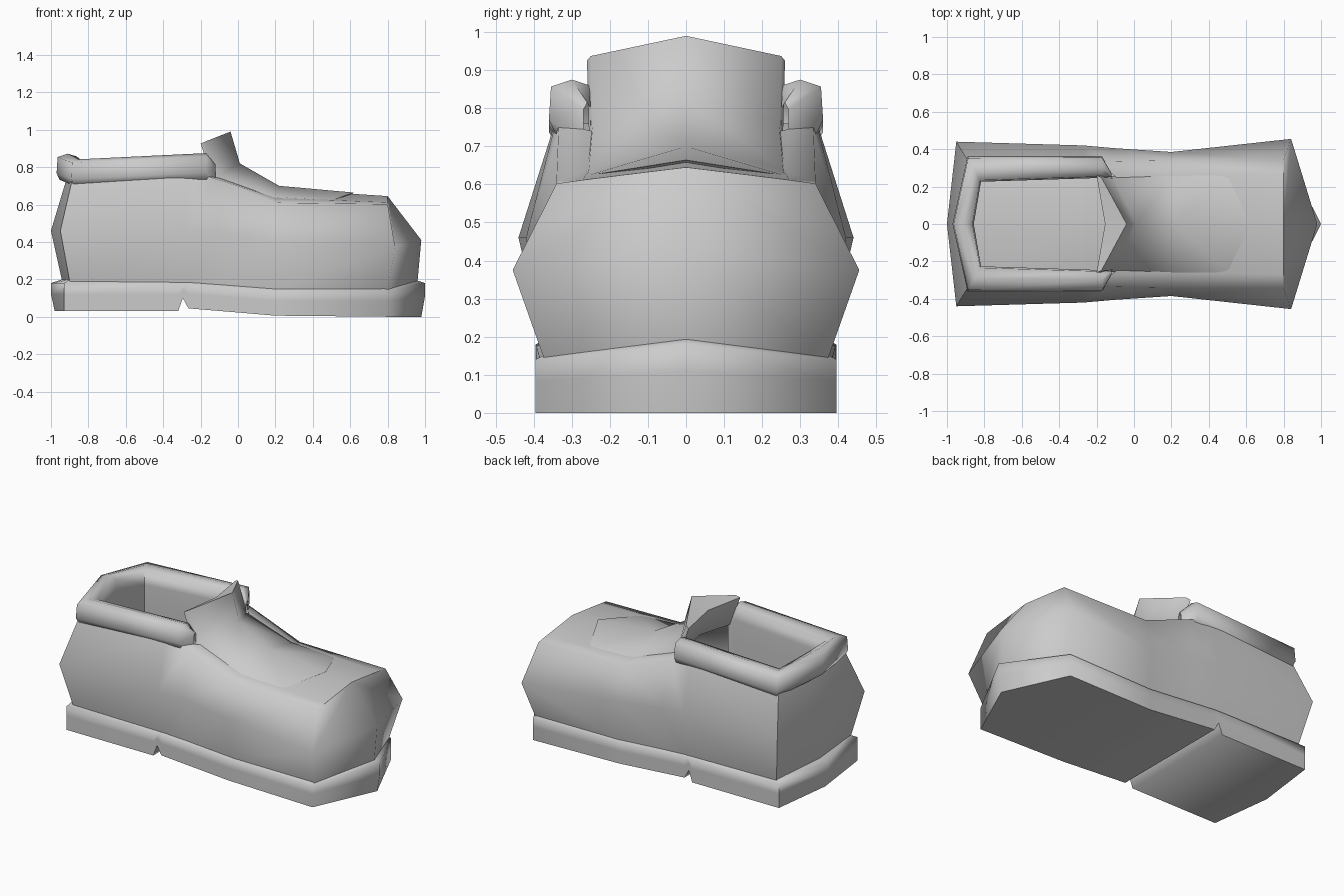
import bpy, bmesh, math


def loft(name, rows, cap=False):
    """Skin half cross-sections (y >= 0), mirror across y, shade smooth."""
    bm = bmesh.new()
    for side in (1, -1):
        grid = [[bm.verts.new((x, y * side, z)) for x, y, z in row] for row in rows]
        for a, b in zip(grid, grid[1:]):
            for i in range(len(a) - 1):
                bm.faces.new((a[i], a[i + 1], b[i + 1], b[i]))
        if cap:
            bm.faces.new(grid[0])
            bm.faces.new(grid[-1])
    bmesh.ops.remove_doubles(bm, verts=bm.verts, dist=0.0005)
    bmesh.ops.dissolve_degenerate(bm, edges=bm.edges, dist=0.0005)
    bmesh.ops.recalc_face_normals(bm, faces=bm.faces)
    mesh = bpy.data.meshes.new(name)
    bm.to_mesh(mesh)
    bm.free()
    obj = bpy.data.objects.new(name, mesh)
    bpy.context.collection.objects.link(obj)
    bpy.context.view_layer.objects.active = obj
    obj.select_set(True)
    bpy.ops.object.shade_smooth_by_angle(angle=math.radians(75))
    obj.select_set(False)
    return obj


# Sole: stations of x, half width, bottom z, top z, from heel to toe
sole = []
for x, y, zb, zt in [(-0.98, 0, 0.03, 0.18), (-0.93, 0.395, 0.03, 0.18),
                     (-0.32, 0.395, 0.03, 0.175), (-0.295, 0.393, 0.10, 0.175),
                     (-0.265, 0.393, 0.045, 0.175), (0.2, 0.383, 0.006, 0.14),
                     (0.8, 0.395, 0, 0.14), (0.98, 0, 0, 0.18)]:
    tip = 1.02 if y == 0 else 1.0
    inner = max(y - 0.04, 0)
    sole.append([(x, 0, zb), (x, y, zb), (x * tip, y, zb + (zt - zb) * 0.6),
                 (x * tip, y, zt), (x * 0.96, inner, zt + 0.02), (x * 0.96, 0, zt + 0.02)])
loft("sole", sole)

# Upper: columns running bottom, widest, top corner, throat edge, centre line
heel_top, corner_top = (-0.91, 0, 0.76), (-0.88, 0.325, 0.76)
side_top, throat, toe = (-0.27, 0.335, 0.79), (-0.12, 0.27, 0.745), (0.8, 0, 0.645)
loft("upper", [
    [(-0.94, 0, 0.19), (-1, 0, 0.46), heel_top, heel_top, heel_top],
    [(-0.90, 0.375, 0.19), (-0.95, 0.44, 0.46), corner_top, corner_top, corner_top],
    [(-0.27, 0.375, 0.17), (-0.27, 0.42, 0.46), side_top, side_top, side_top],
    [(-0.12, 0.37, 0.16), (-0.10, 0.405, 0.45), (-0.13, 0.335, 0.74), throat, throat],
    [(0.2, 0.365, 0.14), (0.2, 0.385, 0.40), (0.2, 0.34, 0.61), (0.2, 0.26, 0.635), (0.2, 0, 0.685)],
    [(0.8, 0.372, 0.14), (0.84, 0.455, 0.375), (0.8, 0.34, 0.602), (0.8, 0.27, 0.612), toe],
    [(0.96, 0, 0.19), (0.98, 0, 0.41), toe, toe, toe],
])

# Padded collar and lining: profile of outward offset (0..1) and height
profile = [(0, 0.2), (0, 0.65), (-0.03, 0.78), (0.03, 0.86), (0.45, 0.875),
           (0.95, 0.857), (1, 0.77), (0.85, 0.735), (0.5, 0.73)]
# stations: inner point, outer point, height shift
stations = [((-0.12, 0.25), (-0.12, 0.27), -0.06), ((-0.17, 0.25), (-0.17, 0.36), 0.0),
            ((-0.82, 0.23), (-0.89, 0.36), -0.033), ((-0.86, 0), (-0.97, 0), -0.003)]
loft("collar", [[(ix + (ox - ix) * t, iy + (oy - iy) * t, z + dz * (z > 0.5))
                 for t, z in profile] for (ix, iy), (ox, oy), dz in stations])

# Tongue: front centre, front edge, back edge, back centre at each station
loft("tongue", [[(cx, 0, cz), (ex, ey, ez), (ex - 0.025, ey + 0.01, ez - 0.012), (bx, 0, bz)]
                for (cx, cz), (ex, ey, ez), (bx, bz) in [
    ((-0.04, 0.99), (-0.175, 0.25, 0.937), (-0.155, 0.93)),
    ((0.01, 0.82), (-0.11, 0.245, 0.75), (-0.10, 0.76)),
    ((0.22, 0.70), (0.2, 0.255, 0.64), (0.2, 0.63)),
    ((0.62, 0.664), (0.5, 0.26, 0.623), (0.55, 0.61))]], cap=True)
